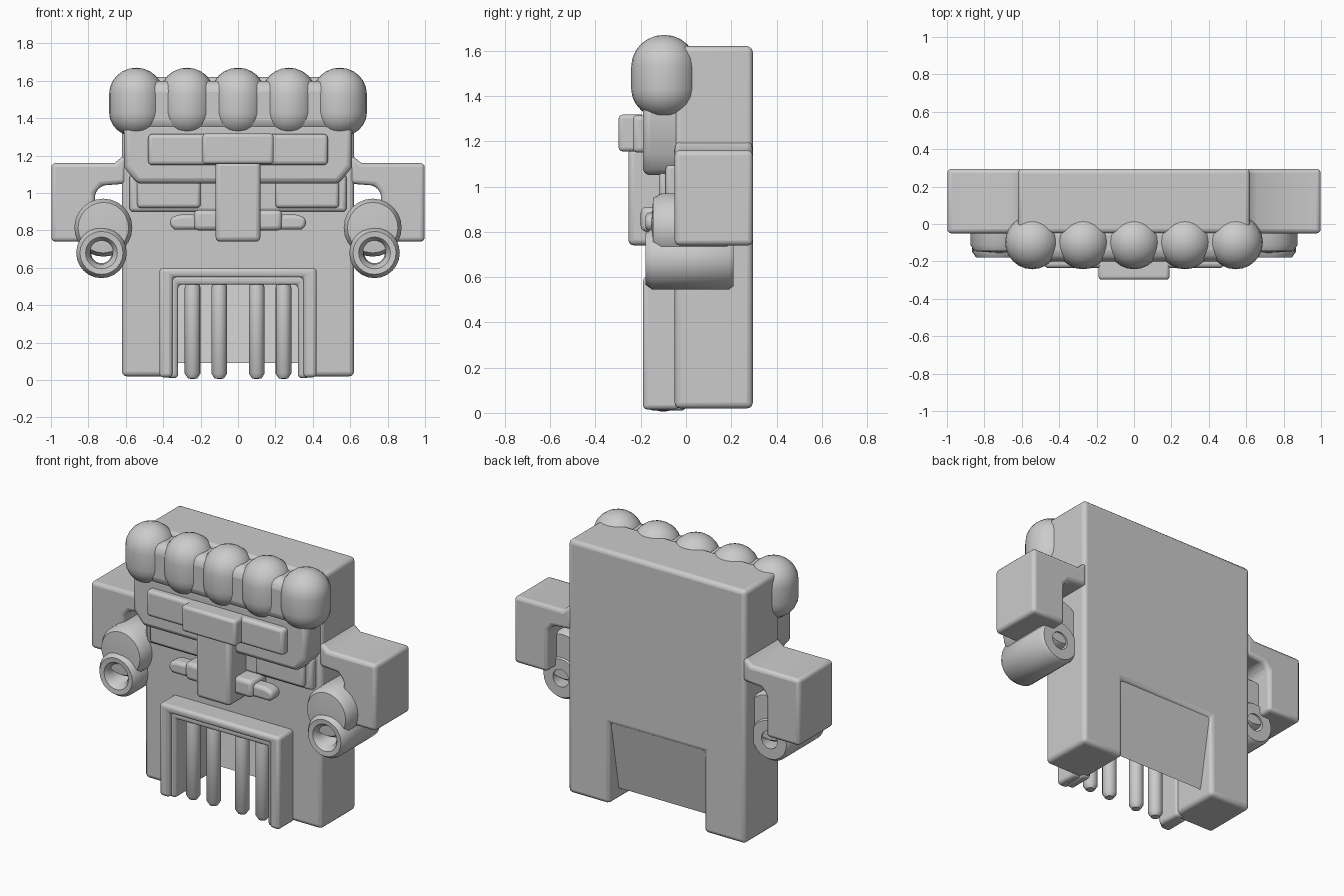
import bpy
import bmesh
import math
from mathutils import Matrix

cube = bpy.data.objects.get("Cube")
if cube:
    bpy.data.objects.remove(cube, do_unlink=True)

grey = bpy.data.materials.new("stone grey")
grey.use_nodes = True
grey.diffuse_color = (0.6, 0.6, 0.6, 1)
grey.node_tree.nodes["Principled BSDF"].inputs["Base Color"].default_value = (0.6, 0.6, 0.6, 1)


def finish(name, bm, bevel=0.0, mirror=False):
    """Turn a bmesh into a smooth, optionally bevelled and mirrored object."""
    bmesh.ops.recalc_face_normals(bm, faces=bm.faces)
    mesh = bpy.data.meshes.new(name)
    bm.to_mesh(mesh)
    bm.free()
    mesh.materials.append(grey)
    obj = bpy.data.objects.new(name, mesh)
    bpy.context.collection.objects.link(obj)
    bpy.context.view_layer.objects.active = obj
    obj.select_set(True)
    bpy.ops.object.shade_smooth_by_angle(angle=math.radians(40))
    obj.select_set(False)
    if bevel:
        mod = obj.modifiers.new("rounding", 'BEVEL')
        mod.width = bevel
        mod.segments = 3
        mod.limit_method = 'ANGLE'
        mod.angle_limit = math.radians(40)
    if mirror:
        mod = obj.modifiers.new("mirror", 'MIRROR')
        mod.use_mirror_merge = False
    return obj


def slab(name, outline, y0, y1, bevel=0.03, mirror=False):
    """Extrude an x-z outline from y0 to y1."""
    bm = bmesh.new()
    face = bm.faces.new([bm.verts.new((x, y0, z)) for x, z in outline])
    moved = bmesh.ops.extrude_face_region(bm, geom=[face])["geom"]
    verts = [v for v in moved if isinstance(v, bmesh.types.BMVert)]
    bmesh.ops.translate(bm, verts=verts, vec=(0, y1 - y0, 0))
    return finish(name, bm, bevel, mirror)


def block(name, x0, x1, y0, y1, z0, z1, bevel=0.02, mirror=False):
    return slab(name, [(x0, z0), (x1, z0), (x1, z1), (x0, z1)], y0, y1, bevel, mirror)


def lathe(name, profile, place, closed=False, mirror=False, steps=24):
    """Spin (radius, height) points around z, then place with a matrix."""
    bm = bmesh.new()
    rings = []
    for i in range(steps):
        a = 2 * math.pi * i / steps
        rings.append([bm.verts.new((r * math.cos(a), r * math.sin(a), h)) for r, h in profile])
    count = len(profile)
    for i in range(steps):
        a, b = rings[i], rings[(i + 1) % steps]
        for j in range(count if closed else count - 1):
            k = (j + 1) % count
            bm.faces.new((a[j], a[k], b[k], b[j]))
    bmesh.ops.remove_doubles(bm, verts=bm.verts, dist=0.0005)
    bmesh.ops.transform(bm, matrix=place, verts=bm.verts)
    return finish(name, bm, 0, mirror)


def arch(outer, inner, bottom, top, inner_top):
    return [(outer, bottom), (outer, top), (-outer, top), (-outer, bottom),
            (-inner, bottom), (-inner, inner_top), (inner, inner_top), (inner, bottom)]


# Main body with doorway, and the sloping panel behind the bars
slab("body", arch(0.62, 0.33, 0.02, 1.62, 0.53), -0.05, 0.295, 0.025)
bm = bmesh.new()
panel = [bm.verts.new(p) for p in
         [(-0.34, 0.2, 0.09), (0.34, 0.2, 0.09), (0.34, 0.28, 0.54), (-0.34, 0.28, 0.54)]]
face = bm.faces.new(panel)
bmesh.ops.solidify(bm, geom=[face], thickness=0.012)
finish("doorway_panel", bm)

# Stepped door frame and bars
slab("door_frame", arch(0.42, 0.35, 0.015, 0.6, 0.55), -0.19, -0.03, 0.02)
slab("inner_door_frame", arch(0.38, 0.32, 0.01, 0.56, 0.51), -0.165, 0.0, 0.02)
for i, x in enumerate((0.1, 0.243)):
    lathe(f"bar_{i + 1}", [(0, 0), (0.025, 0.004), (0.042, 0.03), (0.042, 0.49),
                           (0.03, 0.53), (0, 0.54)],
          Matrix.Translation((x, -0.1, 0.005)), mirror=True, steps=16)

# Row of rounded lobes along the top front
lobe = [(0.145 * math.sin(a), 1.43 - 0.13 * math.cos(a))
        for a in [math.pi / 2 * i / 6 for i in range(7)]]
lobe += [(0.145 * math.cos(a), 1.53 + 0.14 * math.sin(a))
         for a in [math.pi / 2 * i / 6 for i in range(7)]]
for i in range(5):
    lathe(f"top_lobe_{i + 1}", lobe, Matrix.Translation(((i - 2) * 0.272, -0.097, 0)))
block("lobe_core", -0.6, 0.6, -0.2, 0.0, 1.33, 1.6, 0.06)

# Brow under the lobes, with its stepped underside
slab("brow", [(-0.54, 1.05), (0.54, 1.05), (0.61, 1.14), (0.61, 1.38),
              (-0.61, 1.38), (-0.61, 1.14)], -0.19, 0, 0.03)
block("brow_bar", -0.48, 0.48, -0.235, -0.15, 1.15, 1.315)
block("brow_underside", 0.2, 0.54, -0.12, 0.0, 0.92, 1.08, 0.02, True)
block("neck_strip", -0.58, 0.58, -0.09, 0.0, 0.9, 1.1, 0.02)

# Central clasp with side handles
block("clasp_cap", -0.19, 0.19, -0.298, -0.18, 1.155, 1.318, 0.018)
block("clasp_column", -0.12, 0.12, -0.255, -0.03, 0.74, 1.17, 0.025)
block("clasp_collar", 0.1, 0.235, -0.2, -0.04, 0.8, 0.91, 0.025, True)
slab("clasp_handle", [(0.2, 0.805), (0.34, 0.805), (0.365, 0.825), (0.36, 0.87),
                      (0.31, 0.885), (0.2, 0.885)], -0.18, -0.09, 0.02, True)

# Shoulders: a bridge to the body and a hanging block
slab("shoulder", [(0.6, 1.05), (0.73, 1.04), (0.765, 1.0), (0.765, 0.74),
                  (0.998, 0.74), (0.998, 1.16), (0.66, 1.16), (0.6, 1.21)],
     -0.05, 0.295, 0.022, True)

# Forearm drum and hollow hand tube, both pointing forward
forward = Matrix.Rotation(math.radians(90), 4, 'X')
drum = [(0, -0.2), (0.14, -0.2), (0.155, -0.18), (0.155, 0.11), (0.135, 0.145), (0, 0.155)]
lathe("forearm_drum", drum, Matrix.Translation((0.72, 0, 0.815)) @ forward, mirror=True)
tube = [(0.055, -0.21), (0.12, -0.21), (0.135, -0.19), (0.135, 0.15),
        (0.115, 0.178), (0.085, 0.175), (0.06, 0.14)]
lathe("hand_tube", tube, Matrix.Translation((0.73, 0, 0.68)) @ forward, closed=True, mirror=True)
